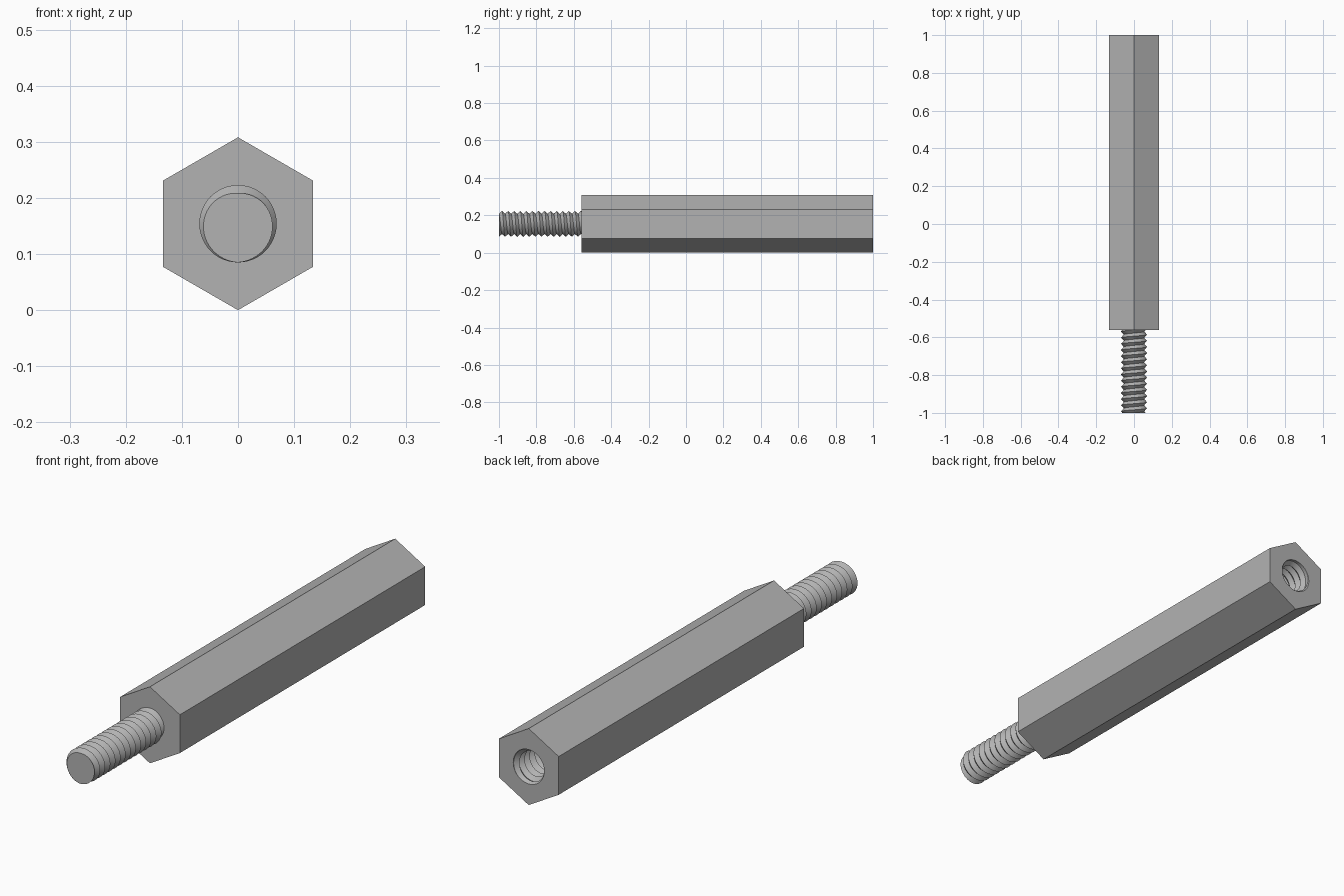
import bpy, bmesh, math

cube = bpy.data.objects.get("Cube")
if cube:
    bpy.data.objects.remove(cube)

AXIS_Z = 0.154          # height of the long axis
HEX_R = 0.154           # corner radius of the hexagon
SHOULDER = -0.56        # where the stud meets the body
ROOT, CREST, PITCH = 0.054, 0.069, 0.0325
STEPS = 48              # points per thread turn
HOLE_DEPTH = 0.45

steel = bpy.data.materials.new("grey steel")
steel.use_nodes = True
steel.diffuse_color = (0.45, 0.45, 0.45, 1)
steel.node_tree.nodes["Principled BSDF"].inputs["Base Color"].default_value = steel.diffuse_color


def polar(bm, r, angle, y):
    return bm.verts.new((r * math.sin(angle), y, AXIS_Z + r * math.cos(angle)))


def add_thread(bm, y0, y1, mouth=None):
    """Right-hand V thread, trimmed flat at y0 and y1, crest down at y0."""
    rows = 2 * (math.ceil((y1 - y0) / PITCH) + 3)
    lines = []
    for j in range(STEPS + 1):
        turn = j / STEPS
        line = []
        for i in range(rows):
            y = min(max(y0 + PITCH * (i / 2 + turn - 2), y0), y1)
            phase = ((y - y0) / PITCH - turn) % 1
            r = ROOT + (CREST - ROOT) * (1 - abs(2 * phase - 1))
            if mouth is not None:
                r = max(r, CREST - 0.8 * (mouth - y))
            line.append(polar(bm, r, math.tau * turn, y))
        lines.append(line)
    for a, b in zip(lines, lines[1:]):
        for i in range(rows - 1):
            bm.faces.new((a[i], a[i + 1], b[i + 1], b[i]))
    # Weld the seam and the trimmed ends
    bmesh.ops.remove_doubles(bm, verts=bm.verts[:], dist=1e-5)


def open_edges(bm, y):
    return [e for e in bm.edges if len(e.link_faces) < 2
            and all(abs(v.co.y - y) < 1e-4 for v in e.verts)]


def cap(bm, y):
    bmesh.ops.triangle_fill(bm, edges=open_edges(bm, y), use_beauty=True)


def finish(bm, name):
    bmesh.ops.recalc_face_normals(bm, faces=bm.faces[:])
    mesh = bpy.data.meshes.new(name)
    bm.to_mesh(mesh)
    bm.free()
    mesh.materials.append(steel)
    obj = bpy.data.objects.new(name, mesh)
    bpy.context.collection.objects.link(obj)
    bpy.ops.object.select_all(action='DESELECT')
    obj.select_set(True)
    bpy.context.view_layer.objects.active = obj
    bpy.ops.object.shade_smooth_by_angle(angle=math.radians(30))


# Threaded stud
bm = bmesh.new()
add_thread(bm, -1, SHOULDER)
cap(bm, -1)
cap(bm, SHOULDER)
finish(bm, "threaded_stud")

# Hexagonal body with a tapped blind hole in the back
bm = bmesh.new()
add_thread(bm, 1 - HOLE_DEPTH, 1, mouth=1)
cap(bm, 1 - HOLE_DEPTH)
front, back = [[polar(bm, HEX_R, math.tau * k / 6, y) for k in range(6)]
               for y in (SHOULDER, 1)]
bm.faces.new(front)
for k in range(6):
    n = (k + 1) % 6
    bm.faces.new((front[k], front[n], back[n], back[k]))
cap(bm, 1)
finish(bm, "hex_body")
